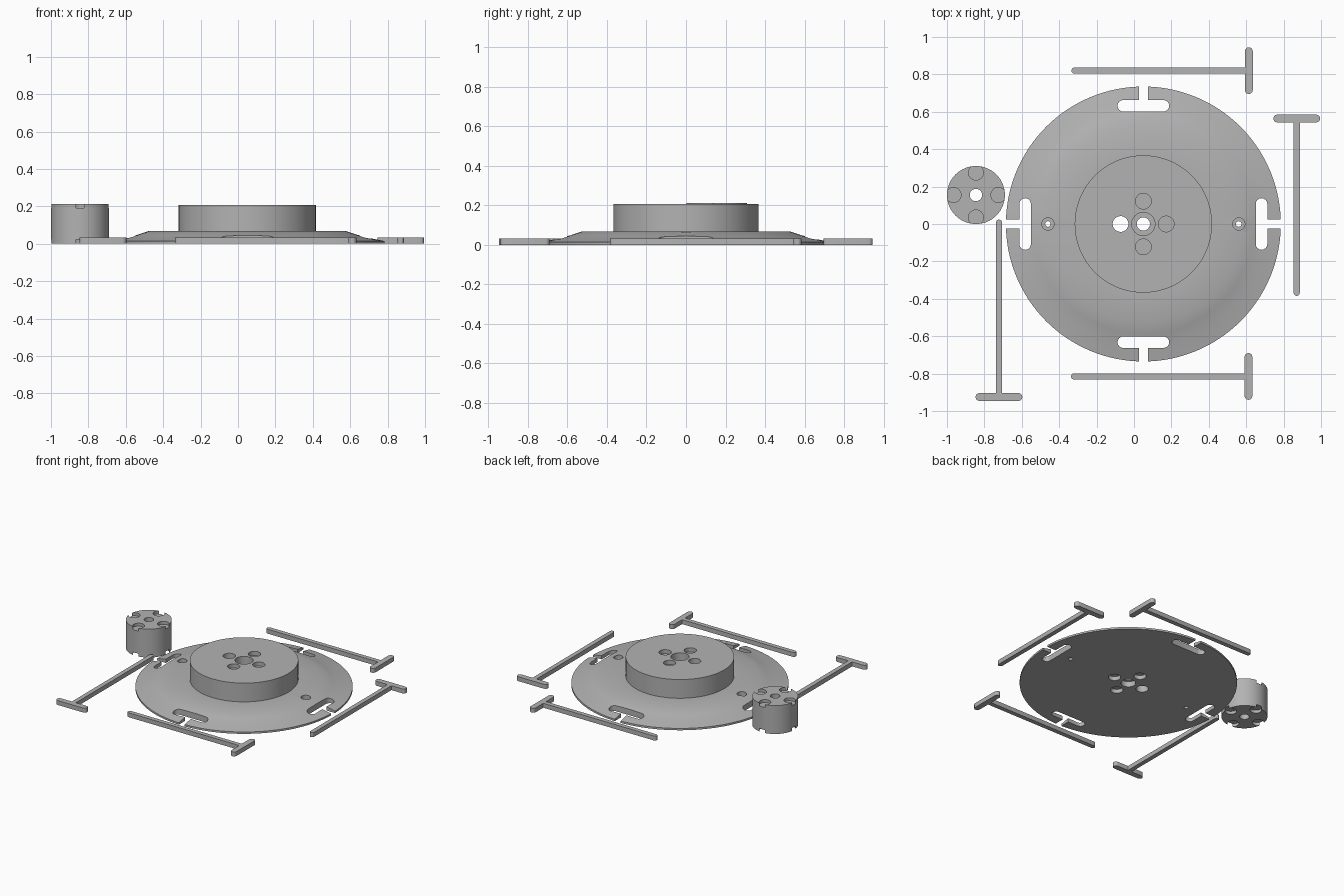
import bpy, bmesh, math
from mathutils import Vector

if "Cube" in bpy.data.objects:
    bpy.data.objects.remove(bpy.data.objects["Cube"])

grey = bpy.data.materials.new("plain grey")
grey.diffuse_color = (0.45, 0.45, 0.45, 1)
grey.use_nodes = True
grey.node_tree.nodes["Principled BSDF"].inputs["Base Color"].default_value = grey.diffuse_color


def add_mesh(name, bm):
    bmesh.ops.recalc_face_normals(bm, faces=bm.faces[:])
    me = bpy.data.meshes.new(name)
    bm.to_mesh(me)
    bm.free()
    me.materials.append(grey)
    ob = bpy.data.objects.new(name, me)
    bpy.context.collection.objects.link(ob)
    return ob


def extrude_outline(name, pts, z0, z1):
    bm = bmesh.new()
    face = bm.faces.new([bm.verts.new((x, y, z0)) for x, y in pts])
    res = bmesh.ops.extrude_face_region(bm, geom=[face])
    up = [v for v in res["geom"] if isinstance(v, bmesh.types.BMVert)]
    bmesh.ops.translate(bm, verts=up, vec=(0, 0, z1 - z0))
    return add_mesh(name, bm)


def disc(name, cx, cy, r, z0, z1, n=40):
    pts = [(cx + r * math.cos(math.tau * i / n), cy + r * math.sin(math.tau * i / n))
           for i in range(n)]
    return extrude_outline(name, pts, z0, z1)


def capsule_points(length, width, n=8):
    # long axis along x, rounded ends
    r, h = width / 2, length / 2 - width / 2
    return [(s * (h + r * math.cos(a)), s * r * math.sin(a))
            for s in (1, -1)
            for a in [math.pi * (i / n - 0.5) for i in range(n + 1)]]


def place(pts, cx, cy, angle):
    c, s = math.cos(angle), math.sin(angle)
    return [(cx + x * c - y * s, cy + x * s + y * c) for x, y in pts]


def boolean(ob, tools, operation="DIFFERENCE"):
    for t in tools:
        m = ob.modifiers.new("cut", "BOOLEAN")
        m.operation, m.solver, m.object = operation, "EXACT", t
    bpy.context.view_layer.update()
    me = bpy.data.meshes.new_from_object(
        ob.evaluated_get(bpy.context.evaluated_depsgraph_get()))
    ob.modifiers.clear()
    ob.data = me
    for t in tools:
        bpy.data.objects.remove(t)


def smooth(ob):
    bpy.ops.object.select_all(action="DESELECT")
    ob.select_set(True)
    bpy.context.view_layer.objects.active = ob
    bpy.ops.object.shade_smooth_by_angle(angle=math.radians(30))


def pockets(cx, cy, dist, r, top, depth, through=()):
    # four round recesses in the top and bottom faces
    out = []
    for i in range(4):
        a = i * math.pi / 2
        x, y = cx + dist * math.cos(a), cy + dist * math.sin(a)
        if i in through:
            out.append(disc("cutter", x, y, r, -0.05, top + 0.05))
        else:
            out.append(disc("cutter", x, y, r, top - depth, top + 0.05))
            out.append(disc("cutter", x, y, r, -0.05, depth))
    return out


# Flanged hub: lathed profile
CX, CY, SEG = 0.05, 0.0, 128
profile = [(0.735, 0), (0.735, 0.014), (0.65, 0.031), (0.59, 0.047),
           (0.53, 0.067), (0.367, 0.067), (0.367, 0.207)]
bm = bmesh.new()
rings = [[bm.verts.new((CX + r * math.cos(math.tau * i / SEG),
                        CY + r * math.sin(math.tau * i / SEG), z)) for i in range(SEG)]
         for r, z in profile]
for a, b in zip(rings, rings[1:]):
    for i in range(SEG):
        j = (i + 1) % SEG
        bm.faces.new((a[i], a[j], b[j], b[i]))
bm.faces.new(rings[0][::-1])
bm.faces.new(rings[-1])
hub = add_mesh("flanged_hub", bm)

# Magnet pockets, centre bore and screw holes
cutters = pockets(CX, CY, 0.122, 0.042, 0.207, 0.03, through=(2,))
cutters += [disc("cutter", CX, CY, 0.035, -0.05, 0.3),
            disc("cutter", CX, CY, 0.062, 0.12, 0.3),
            disc("cutter", CX, CY, 0.05, -0.05, 0.04)]
for s in (-1, 1):
    cutters += [disc("cutter", CX + s * 0.51, CY, 0.015, -0.05, 0.1, 24),
                disc("cutter", CX + s * 0.51, CY, 0.033, 0.03, 0.1, 24)]
# T-shaped rim slots on four sides
for i in range(4):
    a = i * math.pi / 2
    d = Vector((math.cos(a), math.sin(a)))
    bar = place(capsule_points(0.276, 0.062), CX + d.x * 0.632, CY + d.y * 0.632,
                a + math.pi / 2)
    cutters.append(extrude_outline("cutter", bar, -0.05, 0.1))
    neck = place([(0.64, -0.024), (0.8, -0.024), (0.8, 0.024), (0.64, 0.024)], CX, CY, a)
    cutters.append(extrude_outline("cutter", neck, -0.06, 0.11))
boolean(hub, cutters)
smooth(hub)

# Small round knob
KX, KY = -0.845, 0.155
knob = disc("round_knob", KX, KY, 0.155, 0, 0.212, 64)
boolean(knob, pockets(KX, KY, 0.12, 0.04, 0.212, 0.022)
        + [disc("cutter", KX, KY, 0.033, -0.05, 0.3)])
smooth(knob)


# T-shaped keys: head centre, and direction of the stem
def t_key(name, x, y, angle):
    key = extrude_outline(name, place(capsule_points(0.25, 0.042), x, y,
                                      angle + math.pi / 2), 0, 0.033)
    r = 0.0165
    stem = [(0, r), (0, -r)] + [(0.932 + r * math.cos(t), r * math.sin(t))
                                for t in [math.pi * (i / 8 - 0.5) for i in range(9)]]
    boolean(key, [extrude_outline("cutter", place(stem, x, y, angle), 0, 0.033)], "UNION")
    smooth(key)


t_key("t_key_back", 0.614, 0.82, math.pi)
t_key("t_key_front", 0.612, -0.815, math.pi)
t_key("t_key_right", 0.87, 0.564, -math.pi / 2)
t_key("t_key_left", -0.722, -0.925, math.pi / 2)
